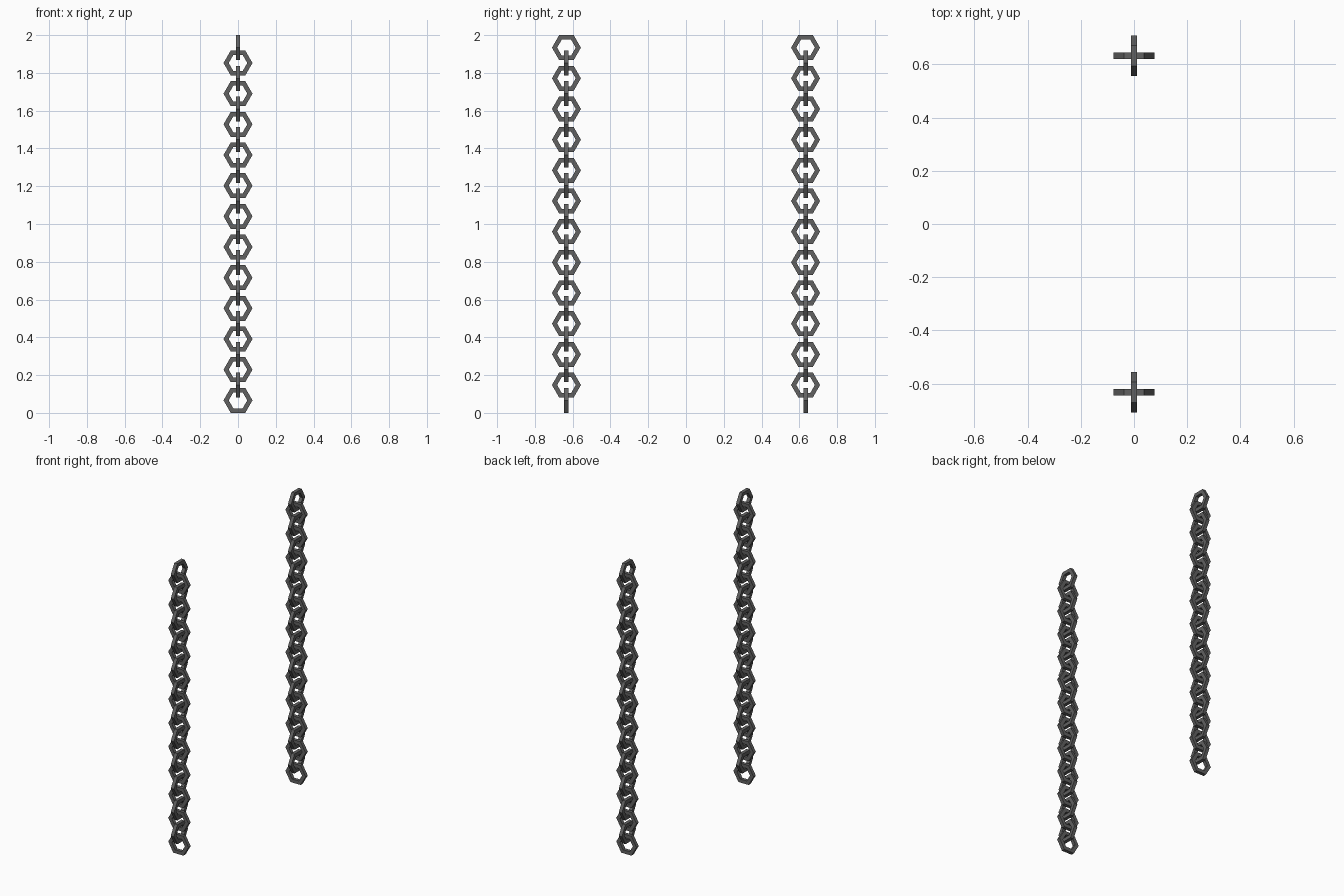
import bpy, bmesh, math

if "Cube" in bpy.data.objects:
    bpy.data.objects.remove(bpy.data.objects["Cube"])

LINKS = 24
R_OUT, R_IN, DEPTH = 0.0767, 0.0492, 0.0235   # hexagonal links of square bar
HALF = R_OUT * math.cos(math.pi / 6)
PITCH = (2.0 - 2 * HALF) / (LINKS - 1)

iron = bpy.data.materials.new("dark_iron")
iron.diffuse_color = (0.12, 0.12, 0.12, 1)
iron.use_nodes = True
iron.node_tree.nodes["Principled BSDF"].inputs["Base Color"].default_value = iron.diffuse_color


def link_mesh():
    """Square profile swept round a hexagon, lying in the XY plane."""
    bm = bmesh.new()
    h = DEPTH / 2
    profile = [(R_OUT, -h), (R_OUT, h), (R_IN, h), (R_IN, -h)]
    rings = []
    for i in range(6):
        a = i * math.pi / 3
        rings.append([bm.verts.new((r * math.cos(a), r * math.sin(a), z))
                      for r, z in profile])
    for i in range(6):
        p, q = rings[i], rings[(i + 1) % 6]
        for j in range(4):
            k = (j + 1) % 4
            bm.faces.new((p[j], q[j], q[k], p[k]))
    bmesh.ops.recalc_face_normals(bm, faces=bm.faces)
    mesh = bpy.data.meshes.new("chain_link")
    bm.to_mesh(mesh)
    bm.free()
    mesh.materials.append(iron)
    return mesh


mesh = link_mesh()

# Two hanging chains, links alternating a quarter turn
for side, y in (("front", -0.633), ("back", 0.633)):
    for i in range(LINKS):
        ob = bpy.data.objects.new(f"{side}_chain_link_{i + 1}", mesh)
        bpy.context.collection.objects.link(ob)
        ob.location = (0, y, HALF + i * PITCH)
        ob.rotation_euler = (math.pi / 2, 0, math.pi / 2 * (i % 2))
